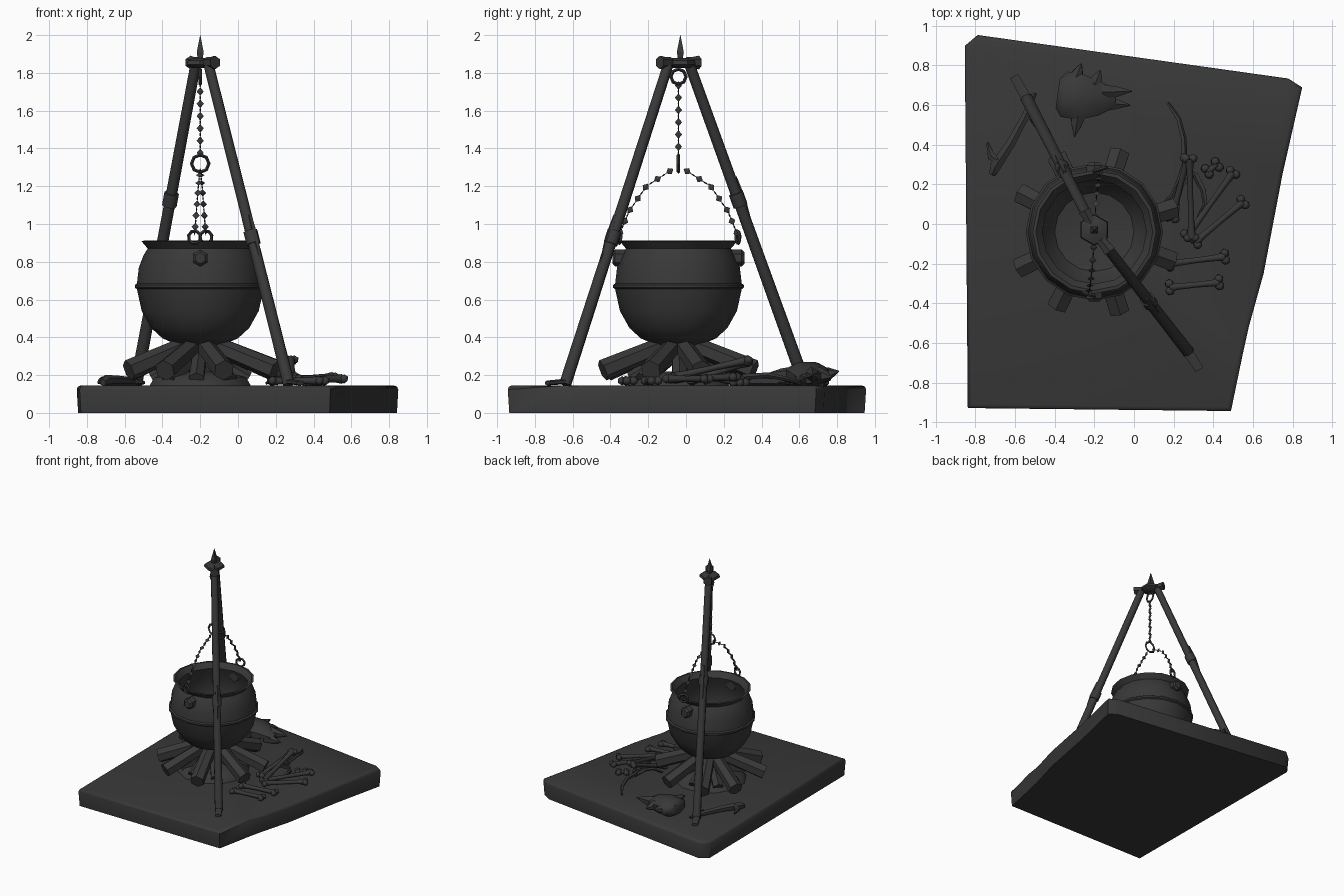
import bpy, bmesh, math, random
from mathutils import Vector, Matrix

if "Cube" in bpy.data.objects:
    bpy.data.objects.remove(bpy.data.objects["Cube"])
random.seed(4)

mat = bpy.data.materials.new("charcoal_grey")
mat.diffuse_color = (0.04, 0.04, 0.04, 1)
mat.use_nodes = True
mat.node_tree.nodes["Principled BSDF"].inputs["Base Color"].default_value = mat.diffuse_color
C = Vector((-0.2, -0.04, 0))          # axis of the cauldron


def finish(name, bm, angle=40):
    bmesh.ops.recalc_face_normals(bm, faces=bm.faces[:])
    me = bpy.data.meshes.new(name)
    bm.to_mesh(me)
    bm.free()
    ob = bpy.data.objects.new(name, me)
    bpy.context.collection.objects.link(ob)
    me.materials.append(mat)
    bpy.ops.object.select_all(action='DESELECT')
    ob.select_set(True)
    bpy.context.view_layer.objects.active = ob
    bpy.ops.object.shade_smooth_by_angle(angle=math.radians(angle))
    return ob


def tube(bm, pts, radii, sides=6, flat=1.0):
    """Rings along a path, capped; flat squashes the section."""
    pts = [Vector(p) for p in pts]
    rings = []
    for i, p in enumerate(pts):
        d = (pts[min(i + 1, len(pts) - 1)] - pts[max(i - 1, 0)]).normalized()
        up = Vector((0, 0, 1)) if abs(d.z) < 0.95 else Vector((0, 1, 0))
        u = d.cross(up).normalized()
        v = u.cross(d)
        rings.append([bm.verts.new(p + radii[i] * (u * math.cos(a) + v * flat * math.sin(a)))
                      for a in (2 * math.pi * (k + .5) / sides for k in range(sides))])
    for a, b in zip(rings, rings[1:]):
        for k in range(sides):
            bm.faces.new((a[k], a[(k + 1) % sides], b[(k + 1) % sides], b[k]))
    bm.faces.new(rings[0])
    bm.faces.new(rings[-1][::-1])


def tube_part(name, pts, radii, sides=6, flat=1.0, angle=50):
    bm = bmesh.new()
    tube(bm, pts, radii, sides, flat)
    return finish(name, bm, angle)


def ring(name, loc, r, normal, minor=0.009, n=8):
    """Small faceted chain ring."""
    bm = bmesh.new()
    q = Vector((0, 0, 1)).rotation_difference(Vector(normal))
    loops = []
    for i in range(n):
        a = 2 * math.pi * i / n
        out = Vector((math.cos(a), math.sin(a), 0))
        loops.append([bm.verts.new(Vector(loc) + q @ (out * (r + minor * math.cos(b)) + Vector((0, 0, minor * math.sin(b)))))
                      for b in (0, math.pi / 2, math.pi, 1.5 * math.pi)])
    for i in range(n):
        a, b = loops[i], loops[(i + 1) % n]
        for k in range(4):
            bm.faces.new((a[k], a[(k + 1) % 4], b[(k + 1) % 4], b[k]))
    return finish(name, bm, 20)


def chain(name, pts, n):
    """Flat diamond links, alternately turned a quarter."""
    pts = [Vector(p) for p in pts]
    bm = bmesh.new()
    for i in range(n):
        t = (i + .5) / n * (len(pts) - 1)
        k = min(int(t), len(pts) - 2)
        p = pts[k].lerp(pts[k + 1], t - k)
        d = (pts[k + 1] - pts[k]).normalized()
        s = Vector((1, 0, 0)) if i % 2 else d.cross(Vector((1, 0, 0)))
        w = d.cross(s)
        tip = [bm.verts.new(p + o) for o in (d * .023, s * .019, -d * .023, -s * .019)]
        side = [bm.verts.new(p + w * .004), bm.verts.new(p - w * .004)]
        for j in range(4):
            for c in side:
                bm.faces.new((tip[j], tip[(j + 1) % 4], c))
    return finish(name, bm, 10)


# Stone slab: irregular outline, softened edge
outline = [(-.84, -.93), (.49, -.945), (.55, -.65), (.58, -.52), (.655, -.25), (.75, .25),
           (.85, .69), (.78, .735), (-.79, .955), (-.855, .9)]
bm = bmesh.new()
lo = bm.faces.new([bm.verts.new((x * .99, y * .99, 0)) for x, y in outline])
ext = bmesh.ops.extrude_face_region(bm, geom=[lo], use_keep_orig=True)
for v in [g for g in ext['geom'] if isinstance(g, bmesh.types.BMVert)]:
    v.co = (v.co.x / .99, v.co.y / .99, .145)
rim = [e for e in bm.edges if all(v.co.z > .1 for v in e.verts)]
bmesh.ops.bevel(bm, geom=rim, offset=.022, segments=2, affect='EDGES', profile=.5)
finish("stone_slab", bm, 50)

# Cauldron: lathed outer wall, flared lip and inner wall
prof = [(0, .35), (.12, .36), (.2, .395), (.26, .45), (.31, .54), (.335, .655), (.346, .663), (.346, .677),
        (.335, .685), (.325, .77), (.3, .835), (.278, .87), (.312, .91), (.295, .912), (.262, .87),
        (.295, .78), (.31, .67), (.28, .54), (.2, .44), (0, .40)]
bm = bmesh.new()
vs = [bm.verts.new(C + Vector((r, 0, z))) for r, z in prof]
es = [bm.edges.new(p) for p in zip(vs, vs[1:])]
bmesh.ops.spin(bm, geom=vs + es, cent=C, axis=(0, 0, 1), angle=2 * math.pi, steps=16)
bmesh.ops.remove_doubles(bm, verts=bm.verts[:], dist=.0005)
finish("cauldron", bm, 35)

# Lugs, lug rings and bail chains on both sides
for s, label in ((-1, "front"), (1, "back")):
    tube_part(label + "_lug", [C + Vector((0, s * .27, .82)), C + Vector((0, s * .335, .82)),
                               C + Vector((0, s * .35, .82))], [.045, .045, .03], 6, angle=30)
    ring(label + "_lug_ring", C + Vector((s * .03, s * .315, .93)), .034, (-.3 * s, 1, 0))
    chain(label + "_chain", [C + Vector((0, s * .03, 1.29)), C + Vector((s * .01, s * .17, 1.2)),
                             C + Vector((s * .02, s * .26, 1.07)), C + Vector((s * .03, s * .315, .94))], 13)
ring("middle_ring", C + Vector((0, 0, 1.32)), .046, (0, 1, 0))
ring("top_ring", C + Vector((0, 0, 1.78)), .04, (1, 0, 0))
chain("main_chain", [C + Vector((0, 0, 1.75)), C + Vector((0, 0, 1.36))], 12)

# Two leaning poles with foot stubs, wraps, splinters and flared tops
poles = {"front": ((-.155, -.095, 1.84), (.27, -.64, .15), (.33, -.735, .158), .54),
         "back": ((-.225, .02, 1.84), (-.54, .63, .15), (-.605, .745, .158), .42)}
for label, (top, foot, toe, t) in poles.items():
    T, F = Vector(top), Vector(foot)
    tube_part(label + "_pole", [T, T.lerp(F, .5), F], [.028, .03, .033], 8)
    tube_part(label + "_pole_foot", [F.lerp(T, .01), toe], [.03, .026], 6, .5)
    tube_part(label + "_pole_wrap", [T.lerp(F, t - .02), T.lerp(F, t + .02)], [.039, .039], 8)
    out = Vector((F.x - T.x, F.y - T.y, 0)).normalized() * .028
    tube_part(label + "_splinter", [T.lerp(F, t - .07) + out, T.lerp(F, t) + out, T.lerp(F, t + .1) + out * .8],
              [.012, .018, .004], 5)
    h = Vector((T.x, T.y, 1.855))
    d = out.normalized()
    tube_part(label + "_horn", [h - d * .02, h + d * .02, h + d * .055], [.028, .03, .036], 6)

# Hub and spike on top
hub = C + Vector((0, .01, 0))
tube_part("hub", [hub + Vector((0, 0, z)) for z in (1.825, 1.845, 1.865, 1.88)], [.05, .08, .075, .04], 6)
tube_part("spike", [hub + Vector((0, 0, z)) for z in (1.865, 1.91, 2.0)], [.016, .026, .001], 4, angle=20)

# Firewood: an outer star of logs and a lower inner ring
for i in range(8):
    a = math.radians(22.5 + 45 * i + (-6, 5, 4, -5, 3, -4, -5, 2)[i])
    d = Vector((math.cos(a), math.sin(a), 0))
    tube_part(f"log_{i+1}", [C + d * .42 + Vector((0, 0, .225)), C + d * .1 + Vector((0, 0, .35))],
              [.057, .05], 6, angle=30)
    b = a + math.radians(22)
    d = Vector((math.cos(b), math.sin(b), 0))
    tube_part(f"inner_log_{i+1}", [C + d * .25 + Vector((0, 0, .175)), C + d * .06 + Vector((0, 0, .29))],
              [.045, .04], 6, angle=30)
tube_part("ash_heap", [C + Vector((0, 0, z)) for z in (.14, .19, .22)], [.28, .25, .1], 12)

# Knuckled bones scattered on the right
bones = [((.18, -.20, .17), (.46, -.165, .17)), ((.18, -.32, .17), (.43, -.295, .17)),
         ((.31, -.09, .18), (.55, .11, .18)), ((.27, -.06, .18), (.50, .26, .19)),
         ((.19, .03, .17), (.27, .33, .27)), ((.29, -.07, .19), (.28, .33, .28)),
         ((.37, .265, .16), (.42, .30, .16))]
for i, (a, b) in enumerate(bones):
    a, b = Vector(a), Vector(b)
    side = (b - a).cross(Vector((0, 0, 1))).normalized() * .018
    bm = bmesh.new()
    tube(bm, [a.lerp(b, t) for t in (0, .15, .5, .85, 1)], [.026, .019, .016, .019, .026], 6)
    for end in (a, b):
        for s in (-1, 1):
            bmesh.ops.create_icosphere(bm, subdivisions=1, radius=.025,
                                       matrix=Matrix.Translation(end + s * side))
    finish(f"bone_{i+1}", bm, 60)

# Curved ribs
ribs = [[(.17, .61, .155), (.225, .53, .18), (.25, .43, .2), (.255, .3, .19)],
        [(.15, .10, .155), (.2, .15, .19), (.23, .22, .2), (.26, .31, .18)],
        [(.22, .02, .16), (.22, .12, .19), (.24, .2, .2), (.3, .26, .17)],
        [(.32, .02, .16), (.36, .1, .18), (.35, .17, .18), (.31, .25, .16)]]
for i, r in enumerate(ribs):
    tube_part(f"rib_{i+1}", r, [.008, .013, .015, .016], 5)

# Forked jaw bone on the left
tube_part("jaw_bone", [(-.5, .66, .16), (-.55, .54, .165), (-.62, .41, .17), (-.7, .29, .17), (-.715, .25, .16)],
          [.01, .022, .026, .032, .018], 6)
tube_part("jaw_fork", [(-.68, .32, .17), (-.72, .34, .17), (-.74, .41, .16)], [.028, .022, .006], 6)
tube_part("jaw_spur", [(-.56, .52, .165), (-.52, .54, .165), (-.5, .49, .16)], [.015, .015, .005], 5)

# Animal skull with horns and split snout
tube_part("skull", [(-.385, .66, .2), (-.35, .655, .2), (-.27, .64, .205), (-.18, .635, .2), (-.1, .635, .18)],
          [.08, .125, .125, .095, .05], 8, .55)
for i, (a, b) in enumerate([((-.3, .72, .2), (-.265, .81, .22)), ((-.28, .56, .2), (-.3, .44, .21)),
                            ((-.16, .665, .2), (-.01, .67, .2)), ((-.16, .61, .17), (-.02, .60, .17)),
                            ((-.2, .7, .2), (-.17, .775, .19))]):
    tube_part(f"skull_spike_{i+1}", [a, Vector(a).lerp(Vector(b), .5), b], [.045, .03, .003], 6)
